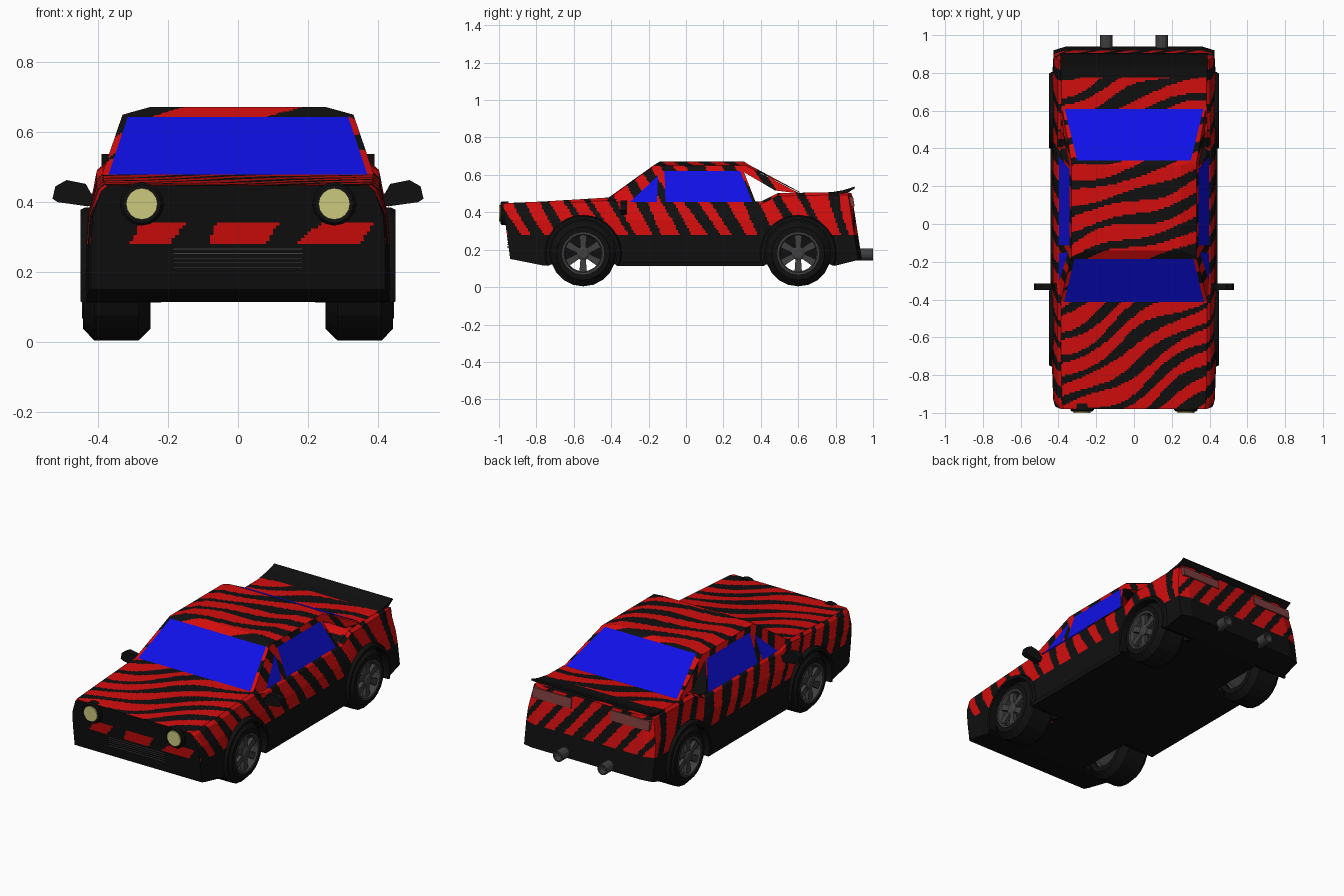
import bpy, bmesh, math
from mathutils import Vector as V

if "Cube" in bpy.data.objects:
    bpy.data.objects.remove(bpy.data.objects["Cube"])


def material(name, rgb):
    m = bpy.data.materials.new(name)
    m.diffuse_color = (*rgb, 1)
    m.use_nodes = True
    m.node_tree.nodes["Principled BSDF"].inputs["Base Color"].default_value = m.diffuse_color
    return m


RED = material("red paint", (0.65, 0.004, 0.004))
BLACK = material("black paint", (0.005, 0.005, 0.005))
BLUE = material("blue glass", (0.005, 0.005, 0.8))
RIM = material("dark grey metal", (0.05, 0.05, 0.05))
LAMP = material("pale yellow lamp", (0.6, 0.58, 0.2))
TAIL = material("dull red lamp", (0.2, 0.045, 0.045))
WHEELS = (-0.55, 0.60)
WZ = 0.18


def finish(name, bm, mats, recalc=True):
    if recalc:
        bmesh.ops.remove_doubles(bm, verts=bm.verts, dist=1e-5)
        bmesh.ops.recalc_face_normals(bm, faces=bm.faces)
    me = bpy.data.meshes.new(name)
    bm.to_mesh(me)
    bm.free()
    for m in mats:
        me.materials.append(m)
    ob = bpy.data.objects.new(name, me)
    bpy.context.collection.objects.link(ob)
    return ob


def prism(name, pts, axis, lo, hi, mat):
    """Extrude a 2D outline along x (pts = y,z) or y (pts = x,z)."""
    bm = bmesh.new()
    rings = [[bm.verts.new((t, a, b) if axis == 'x' else (a, t, b)) for a, b in pts]
             for t in (lo, hi)]
    n = len(pts)
    for r in rings:
        bm.faces.new(r)
    for i in range(n):
        j = (i + 1) % n
        bm.faces.new((rings[0][i], rings[0][j], rings[1][j], rings[1][i]))
    return finish(name, bm, [mat])


def lathe(name, prof, centre, axis, seg, mat, a0=0, a1=360):
    """Turn a closed profile of (offset, radius) around an axis."""
    bm = bmesh.new()
    full = a1 - a0 == 360
    rings = []
    for k in range(seg if full else seg + 1):
        a = math.radians(a0 + (a1 - a0) * k / seg)
        c, s = math.cos(a), math.sin(a)
        rings.append([bm.verts.new(V(centre) + V((t, r * c, r * s) if axis == 'x' else (r * c, t, r * s)))
                      for t, r in prof])
    n = len(prof)
    for k in range(seg):
        p, q = rings[k], rings[(k + 1) % len(rings)]
        for i in range(n):
            j = (i + 1) % n
            if prof[i][1] or prof[j][1]:
                bm.faces.new((p[i], p[j], q[j], q[i]))
    if not full:
        bm.faces.new(rings[0])
        bm.faces.new(rings[-1])
    return finish(name, bm, [mat])


# Tiger stripes: 0 = red, 1 = black
def paint(c, n):
    x, y, z = c
    period = 0.13
    if z < 0.28 or (n.z > 0.9 and -0.37 < y < 0.41 and z < 0.47):
        return 1
    if n.y < -0.8 and y < -0.9:
        if z > 0.345:
            return 1
        ph, period = x - 0.7 * z + 0.12, 0.27
    elif n.y > 0.8:
        ph = x + 0.8 * z
    elif abs(n.x) > 0.6:
        ph = y + (0.6 - 0.4 * max(y, 0)) * z + 0.012 * math.sin(11 * y + 14 * z)
    else:
        slope = 0.55 if y < -0.35 else 0.33
        ph = y - slope * x + 0.03 * math.sin(7 * x + 5 * y) + 0.012 * math.sin(15 * x - 9 * y)
    width = 0.43 + 0.13 * math.sin(8 * x + 5 * y + 9 * z)
    return int((ph / period) % 1 < width)


def outward(f, ref):
    f.normal_update()
    c = f.calc_center_median()
    y = min(max(c.y, ref[0]), ref[1])
    if f.normal.dot(c - V((0, y, ref[2]))) < 0:
        f.normal_flip()
    return c


def patch(bm, a, b, c, d, ref, step=0.01):
    """Finely divided quad whose cells are striped; wheel openings are left out."""
    nu = max(1, math.ceil(max((b - a).length, (c - d).length) / step))
    nv = max(1, math.ceil(max((d - a).length, (c - b).length) / step))
    g = [[bm.verts.new(a.lerp(b, i / nu).lerp(d.lerp(c, i / nu), j / nv))
          for i in range(nu + 1)] for j in range(nv + 1)]
    for j in range(nv):
        for i in range(nu):
            q = (g[j][i], g[j][i + 1], g[j + 1][i + 1], g[j + 1][i])
            m = (q[0].co + q[2].co) / 2
            if abs(m.x) > 0.23 and any(math.hypot(m.y - w, m.z - WZ) < 0.19 for w in WHEELS):
                continue
            f = bm.faces.new(q)
            f.material_index = paint(outward(f, ref), f.normal)


def glass(bm, pts, ref):
    f = bm.faces.new([bm.verts.new(p) for p in pts])
    outward(f, ref)
    f.material_index = 2


# Lower body, lofted along its length
def section(yb, yt, zb, zt, w):
    half = [(w, zb), (w, 0.28), (w - 0.005, 0.36), (w - 0.03, zt - 0.015), (w - 0.048, zt)]
    pts = [V((x, yb + (yt - yb) * (z - zb) / (zt - zb), z)) for x, z in half]
    return pts + [V((-p.x, p.y, p.z)) for p in reversed(pts)]


stations = [section(*s) for s in (
    (-0.94, -0.98, 0.15, 0.447, 0.42), (-0.91, -0.95, 0.145, 0.45, 0.428),
    (-0.76, -0.76, 0.115, 0.458, 0.434), (-0.40, -0.40, 0.115, 0.48, 0.434),
    (-0.32, -0.32, 0.115, 0.457, 0.434), (0.40, 0.40, 0.115, 0.457, 0.434),
    (0.49, 0.49, 0.115, 0.502, 0.434), (0.80, 0.80, 0.115, 0.508, 0.432),
    (0.92, 0.865, 0.145, 0.506, 0.425), (0.94, 0.885, 0.15, 0.503, 0.36))]
bm = bmesh.new()
REF = (-0.75, 0.75, 0.3)
for p, q in zip(stations, stations[1:]):
    for i in range(10):
        j = (i + 1) % 10
        patch(bm, p[i], p[j], q[j], q[i], REF)
for p in (stations[0], stations[-1]):
    for i in range(4):
        patch(bm, p[i], p[9 - i], p[8 - i], p[i + 1], REF)
finish("body", bm, [RED, BLACK, BLUE], False)

# Cabin: pillars, roof and glass, with open rear quarters
bm = bmesh.new()
REF = (-0.1, 0.25, 0.42)


def side(y, z):
    return V((0.395 - 0.065 * (z - 0.46) / 0.19, y, z))


p1, p2, p3 = side(-0.17, 0.65), side(0.32, 0.65), side(0.61, 0.505)
wb, wt = V((0.37, -0.415, 0.478)), V((0.315, -0.185, 0.643))
rf, rr = V((0.25, -0.14, 0.672)), V((0.25, 0.31, 0.672))
bt, bb = V((0.30, 0.335, 0.655)), V((0.367, 0.61, 0.508))
panels = [[side(*p) for p in quad] for quad in (
    ((-0.42, 0.47), (-0.30, 0.455), (-0.15, 0.595), (-0.17, 0.65)),
    ((-0.155, 0.455), (-0.11, 0.455), (-0.115, 0.62), (-0.15, 0.595)),
    ((-0.15, 0.595), (-0.115, 0.62), (-0.115, 0.65), (-0.17, 0.65)),
    ((-0.115, 0.62), (0.30, 0.62), (0.32, 0.65), (-0.115, 0.65)),
    ((0.355, 0.455), (0.372, 0.455), (0.308, 0.62), (0.29, 0.62)),
    ((0.30, 0.62), (0.476, 0.517), (0.61, 0.50), (0.32, 0.65)))]
panels += [[side(-0.42, 0.47), wb, wt, p1], [p1, rf, rr, p2], [p2, p3, bb, bt],
           [wt, p1, (p1 + rf) / 2, rf], [p2, bt, (bt + rr) / 2, rr]]
panes = [[side(*p) for p in pane] for pane in (
    ((-0.30, 0.455), (-0.155, 0.455), (-0.15, 0.595)),
    ((-0.11, 0.455), (0.355, 0.455), (0.29, 0.62), (-0.115, 0.62)))]


def flip(p):
    return V((-p.x, p.y, p.z))


for quad in panels:
    patch(bm, *quad, REF)
    patch(bm, *map(flip, quad), REF)
for pane in panes:
    glass(bm, pane, REF)
    glass(bm, [flip(p) for p in pane], REF)
for a, b in ((rf, rr), (wt, rf), (rr, bt)):
    patch(bm, a, b, flip(b), flip(a), REF)
for a, b in ((wb, wt), (bt, bb)):
    glass(bm, [a, b, flip(b), flip(a)], REF)
finish("cabin", bm, [RED, BLACK, BLUE], False)

# Wheels, arches and wells
for s, sn in ((1, "right"), (-1, "left")):
    for wy, wn in zip(WHEELS, ("front", "rear")):
        tag, c = f"{wn}_{sn}", (0, wy, WZ)

        def turn(name, prof, seg, mat, *arc):
            lathe(f"{name}_{tag}", [(s * t, r) for t, r in prof], c, 'x', seg, mat, *arc)

        turn("tyre", ((0.25, 0.112), (0.25, 0.142), (0.285, 0.176), (0.41, 0.176),
                      (0.443, 0.142), (0.443, 0.112)), 20, BLACK)
        turn("rim", ((0.27, 0.098), (0.27, 0.113), (0.446, 0.113), (0.446, 0.103), (0.43, 0.096)), 20, RIM)
        turn("hub", ((0.40, 0), (0.40, 0.036), (0.438, 0.036), (0.444, 0.025), (0.444, 0)), 12, RIM)
        turn("wheel_arch", ((0.22, 0), (0.22, 0.205), (0.437, 0.205), (0.45, 0.198), (0.45, 0.181),
                            (0.23, 0.181), (0.23, 0)), 18, BLACK, -19, 199)
        for k in range(6):
            a = math.radians(90 + 60 * k)
            u, v = V((math.cos(a), math.sin(a))), V((-math.sin(a), math.cos(a)))
            o = V((wy, WZ))
            prism(f"spoke_{tag}_{k}", [tuple(o + u * r + v * h) for r, h in
                  ((0.025, -0.014), (0.1, -0.02), (0.1, 0.02), (0.025, 0.014))],
                  'x', s * 0.415, s * 0.437, RIM)

    # Sill, mirror, lamps and exhaust on each side
    prism(f"sill_{sn}", [(-0.37, 0.112), (0.42, 0.112), (0.42, 0.135), (-0.37, 0.135)],
          'x', s * 0.40, s * 0.443, BLACK)
    prism(f"mirror_{sn}", [(s * x, z) for x, z in ((0.38, 0.40), (0.43, 0.388), (0.515, 0.40), (0.53, 0.41),
          (0.522, 0.445), (0.49, 0.463), (0.435, 0.452), (0.42, 0.425), (0.38, 0.42))],
          'y', -0.35, -0.315, BLACK)
    spot = (s * 0.275, 0, 0.395)
    lathe(f"headlight_bezel_{sn}", ((-0.95, 0), (-0.95, 0.062), (-0.985, 0.062), (-0.993, 0.055), (-0.993, 0)),
          spot, 'y', 16, BLACK)
    lathe(f"headlight_{sn}", ((-0.98, 0), (-0.98, 0.045), (-1.0, 0.045), (-1.0, 0)), spot, 'y', 16, LAMP)
    prism(f"tail_light_{sn}", [(0.85, 0.43), (0.902, 0.43), (0.893, 0.485), (0.85, 0.485)],
          'x', s * 0.13, s * 0.385, TAIL)
    lathe(f"exhaust_{sn}", ((0.90, 0), (0.90, 0.032), (1.0, 0.032), (1.0, 0.024), (0.96, 0.024), (0.96, 0)),
          (s * 0.147, 0, 0.175), 'y', 12, RIM)

# Rear spoiler and grille bars
prism("spoiler", [(0.76, 0.505), (0.84, 0.518), (0.90, 0.537), (0.905, 0.53), (0.87, 0.508), (0.84, 0.50)],
      'x', -0.39, 0.39, BLACK)
for k in range(5):
    z = 0.212 + 0.013 * k
    prism(f"grille_bar_{k}", [(-0.94, z), (-0.958, z), (-0.958, z + 0.004), (-0.94, z + 0.004)],
          'x', -0.185, 0.185, RIM)
